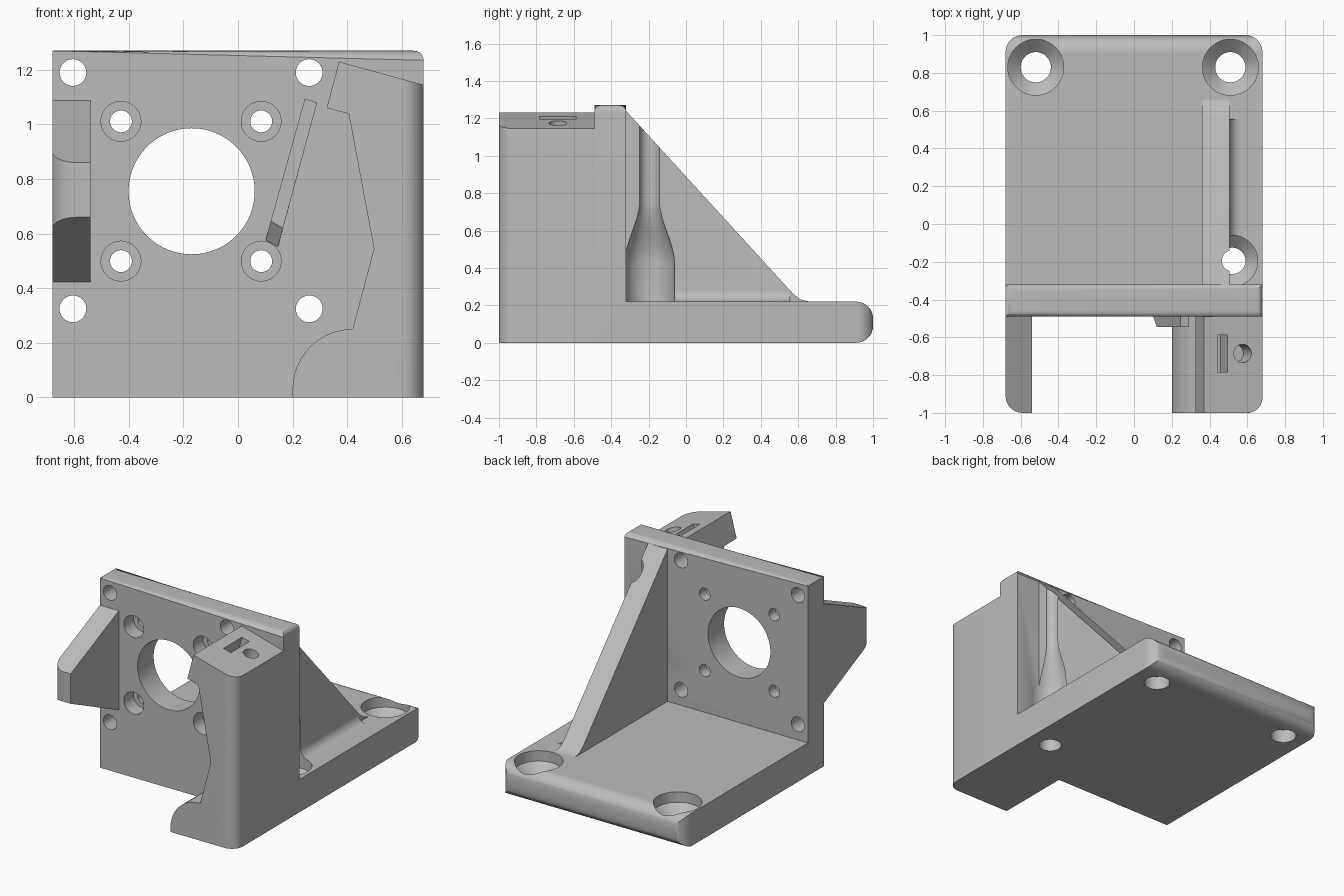
import bpy, bmesh
from math import sin, cos, pi, radians
from mathutils import Matrix

if "Cube" in bpy.data.objects:
    bpy.data.objects.remove(bpy.data.objects["Cube"], do_unlink=True)

grey = bpy.data.materials.new("plain grey")
grey.use_nodes = True
grey.diffuse_color = (0.5, 0.5, 0.5, 1)
grey.node_tree.nodes["Principled BSDF"].inputs["Base Color"].default_value = (0.5, 0.5, 0.5, 1)

# Maps (profile u, profile v, extrusion d) to x, y, z
AXES = {"x": lambda u, v, d: (d, u, v),
        "y": lambda u, v, d: (u, d, v),
        "z": lambda u, v, d: (u, v, d)}


def finish(name, bm):
    bmesh.ops.recalc_face_normals(bm, faces=bm.faces)
    mesh = bpy.data.meshes.new(name)
    bm.to_mesh(mesh)
    bm.free()
    mesh.materials.append(grey)
    ob = bpy.data.objects.new(name, mesh)
    bpy.context.collection.objects.link(ob)
    return ob


def prism(name, axis, points, start, end, rounds=()):
    """Extrude a profile; rounds is a list of (edge test on two ends, radius)."""
    bm = bmesh.new()
    rings = [[bm.verts.new(AXES[axis](u, v, d)) for u, v in points] for d in (start, end)]
    n = len(points)
    for ring in rings:
        bm.faces.new(ring)
    for i in range(n):
        j = (i + 1) % n
        bm.faces.new((rings[0][i], rings[0][j], rings[1][j], rings[1][i]))
    for test, radius in rounds:
        edges = [e for e in bm.edges if all(test(v.co) for v in e.verts)]
        bmesh.ops.bevel(bm, geom=edges, offset=radius, segments=8, profile=0.5,
                        affect='EDGES', clamp_overlap=True)
    return finish(name, bm)


def lathe(axis, centre, profile, tilt=0, sides=48):
    """Round cutter: profile of (radius, distance along the axis)."""
    bm = bmesh.new()
    turn = Matrix.Rotation(pi / 2, 4, 'X') if axis == "y" else Matrix.Rotation(tilt, 4, 'Y')
    place = Matrix.Translation(centre) @ turn
    rings = []
    for r, h in profile:
        rings.append([bm.verts.new(place @ Matrix.Translation(
            (r * cos(2 * pi * k / sides), r * sin(2 * pi * k / sides), h)).translation)
            for k in range(sides)])
    for a, b in zip(rings, rings[1:]):
        for k in range(sides):
            m = (k + 1) % sides
            bm.faces.new((a[k], a[m], b[m], b[k]))
    bm.faces.new(rings[0])
    bm.faces.new(rings[-1])
    ob = finish("cutter", bm)
    ob.hide_render = True
    return ob


def boolean(ob, tool, operation='DIFFERENCE'):
    mod = ob.modifiers.new("boolean", 'BOOLEAN')
    mod.operation, mod.solver, mod.object = operation, 'EXACT', tool
    bpy.context.view_layer.objects.active = ob
    bpy.ops.object.modifier_apply(modifier=mod.name)


def arc(cx, cy, r, a, b, steps=12):
    return [(cx + r * cos(radians(a + (b - a) * k / steps)),
             cy + r * sin(radians(a + (b - a) * k / steps))) for k in range(steps + 1)]


HALF, FRONT, WALL, BACK = 0.68, -0.49, -0.32, 1.0
FLOOR, TOP = 0.22, 1.27

# L-shaped base and upright wall
base_and_wall = prism(
    "base_and_wall", "x",
    [(FRONT, 0), (BACK, 0), (BACK, FLOOR), (WALL, FLOOR), (WALL, TOP), (FRONT, TOP)],
    -HALF, HALF,
    [(lambda c: c.y > BACK - 0.001 and abs(c.x) > HALF - 0.001, 0.09),
     (lambda c: c.z > TOP - 0.001 and abs(c.x) > HALF - 0.001, 0.035)])

# Hooked arm at the front
side_arm = prism(
    "side_arm", "y",
    [(HALF, 0), (HALF, 1.145), (0.37, 1.23), (0.325, 1.06), (0.615, 0.985), (0.42, 0.25)]
    + arc(0.42, 0.03, 0.22, 90, 180) + [(0.2, 0)],
    -1.0, FRONT + 0.005,
    [(lambda c: c.y < -0.999 and c.x > HALF - 0.001, 0.08)])

# Tapered bracket at the other side
tapered_bracket = prism(
    "tapered_bracket", "x",
    [(-1.0, 0.66), (FRONT + 0.005, 0.42), (FRONT + 0.005, 1.09), (-1.0, 0.86)],
    -HALF, -0.54,
    [(lambda c: c.y < -0.999 and c.x < -HALF + 0.001, 0.09)])

# Slanted rail on the wall, ramped at its lower end
rail = prism("rail", "y", [(0.245, 1.095), (0.29, 1.08), (0.145, 0.545), (0.10, 0.57)],
             -0.545, FRONT + 0.005)
for v in rail.data.vertices:
    if v.co.y < -0.54 and v.co.z < 0.6:
        v.co.x += 0.02
        v.co.z += 0.075

# Triangular gusset with a concave fillet along its foot
gusset = prism("gusset", "x",
               [(WALL - 0.005, 1.245), (0.57, 0.265), (0.61, 0.232), (0.66, FLOOR),
                (0.66, 0.2), (WALL - 0.005, 0.2)], 0.36, 0.505)
fillet = prism("fillet", "y",
               arc(0.565, 0.28, 0.06, 180, 270, 8) + [(0.565, 0.2), (0.49, 0.2), (0.49, 0.28)],
               WALL - 0.004, 0.555)
boolean(gusset, fillet, 'UNION')
bpy.data.objects.remove(fillet, do_unlink=True)

cuts = []
# Large wall opening
cuts.append((lathe("y", (-0.17, 0, 0.755), [(0.231, 0.2), (0.231, 0.6)], sides=96),
             [base_and_wall]))

# Counterbored holes around the opening, and plain holes outside them
for sx in (-1, 1):
    for sz in (-1, 1):
        bore = lathe("y", (-0.172 + sx * 0.257, 0, 0.755 + sz * 0.256),
                     [(0.04, 0.2), (0.04, 0.39), (0.073, 0.39), (0.073, 0.7)])
        cuts.append((bore, [base_and_wall, rail]))
        plain = lathe("y", (-0.172 + sx * 0.433, 0, 0.757 + sz * 0.433),
                      [(0.049, 0.2), (0.049, 0.7)])
        cuts.append((plain, [base_and_wall]))

# Screw holes in the base
SEAT = [(0.08, -0.1), (0.08, 0.09), (0.148, 0.15)]
for x in (-0.52, 0.51):
    cuts.append((lathe("z", (x, 0.83, 0), SEAT + [(0.148, 0.4)]), [base_and_wall]))

# Tall screw hole running up through the gusset
blend = []
for k in range(13):
    t = k / 12
    blend.append((0.135 - 0.08 * t * t * (3 - 2 * t), 0.42 + 0.34 * t))
tall = lathe("z", (0.52, -0.195, 0),
             [(0.07, -0.1), (0.07, 0.09), (0.135, 0.15)] + blend + [(0.055, 1.4)])
cuts.append((tall, [base_and_wall, gusset]))

# Nut slot and screw hole in the sloped arm top
TILT = radians(15.3)
cuts.append((lathe("z", (0.575, -0.685, 1.174), [(0.048, -0.16), (0.048, 0.2)], TILT),
             [side_arm]))
slot = prism("cutter", "z", [(-0.028, -0.098), (0.028, -0.098), (0.028, 0.098), (-0.028, 0.098)],
             -0.14, 0.1)
slot.data.transform(Matrix.Translation((0.468, -0.685, 1.203)) @ Matrix.Rotation(TILT, 4, 'Y'))
cuts.append((slot, [side_arm]))

for tool, targets in cuts:
    for ob in targets:
        boolean(ob, tool)
    bpy.data.objects.remove(tool, do_unlink=True)

# Smooth the round surfaces, keep the edges sharp
bpy.ops.object.select_all(action='DESELECT')
for ob in (base_and_wall, side_arm, tapered_bracket, rail, gusset):
    ob.select_set(True)
bpy.context.view_layer.objects.active = base_and_wall
bpy.ops.object.shade_smooth_by_angle(angle=radians(30))
